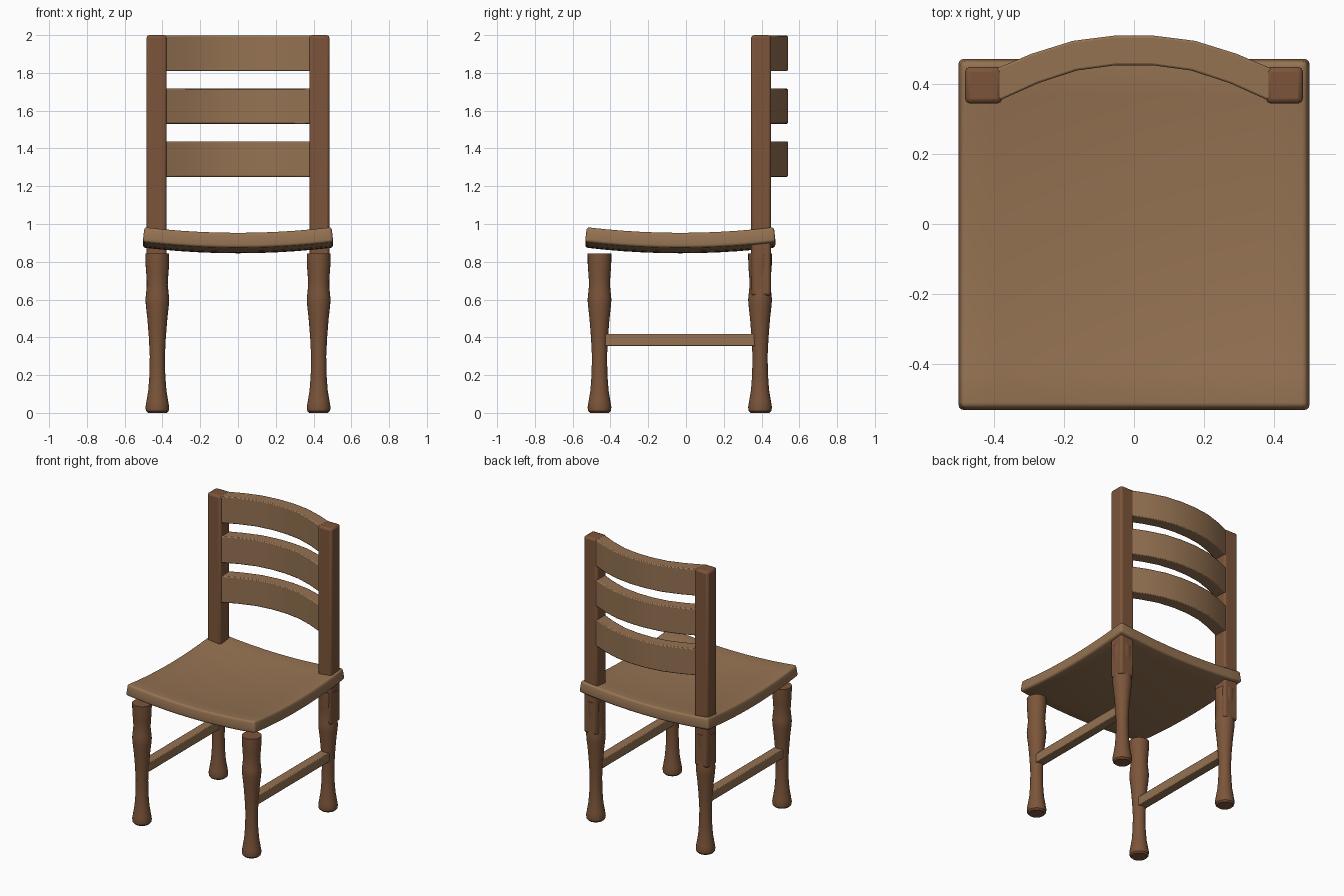
import bpy, bmesh, math

if "Cube" in bpy.data.objects:
    bpy.data.objects.remove(bpy.data.objects["Cube"])


def material(name, color):
    m = bpy.data.materials.new(name)
    m.diffuse_color = (*color, 1)
    m.use_nodes = True
    m.node_tree.nodes["Principled BSDF"].inputs["Base Color"].default_value = m.diffuse_color
    return m


LIGHT = material("light_wood", (0.30, 0.17, 0.085))
DARK = material("dark_wood", (0.20, 0.09, 0.042))


def finish(name, bm, mat, bevel=0.0, segments=2, angle=35):
    bmesh.ops.recalc_face_normals(bm, faces=bm.faces)
    mesh = bpy.data.meshes.new(name)
    bm.to_mesh(mesh)
    bm.free()
    ob = bpy.data.objects.new(name, mesh)
    bpy.context.collection.objects.link(ob)
    mesh.materials.append(mat)
    if bevel:
        b = ob.modifiers.new("bevel", 'BEVEL')
        b.width, b.segments = bevel, segments
        b.limit_method, b.angle_limit = 'ANGLE', math.radians(40)
    bpy.ops.object.select_all(action='DESELECT')
    ob.select_set(True)
    bpy.context.view_layer.objects.active = ob
    bpy.ops.object.shade_smooth_by_angle(angle=math.radians(angle))
    return ob


def box(name, lo, hi, mat, bevel):
    bm = bmesh.new()
    bmesh.ops.create_cube(bm, size=1)
    for v in bm.verts:
        v.co = [(a + b) / 2 + c * (b - a) for a, b, c in zip(lo, hi, v.co)]
    return finish(name, bm, mat, bevel)


def turned(name, x, y, profile, mat, sides=24):
    bm = bmesh.new()
    rings = [[bm.verts.new((x + r * math.cos(math.tau * i / sides),
                            y + r * math.sin(math.tau * i / sides), z))
              for i in range(sides)] for r, z in profile]
    for a, b in zip(rings, rings[1:]):
        for i in range(sides):
            j = (i + 1) % sides
            bm.faces.new((a[i], a[j], b[j], b[i]))
    bm.faces.new(rings[0])
    bm.faces.new(rings[-1])
    return finish(name, bm, mat)


def slat(name, z0, z1, mat):
    half = [(0.055, 0.497), (0.17, 0.482), (0.285, 0.445), (0.40, 0.395)]
    path = [(-x, y) for x, y in reversed(half)] + half
    t = 0.0425
    bm = bmesh.new()
    rings = []
    for x, y in path:
        shift = 0.012 * x / 0.4  # ends fan out around the arc
        rings.append([bm.verts.new(p) for p in (
            (x - shift, y - t, z0), (x + shift, y + t, z0),
            (x + shift, y + t, z1), (x - shift, y - t, z1))])
    for a, b in zip(rings, rings[1:]):
        for i in range(4):
            j = (i + 1) % 4
            bm.faces.new((a[i], a[j], b[j], b[i]))
    bm.faces.new(rings[0])
    bm.faces.new(rings[-1])
    return finish(name, bm, mat, 0.006)


# Dished seat
bm = bmesh.new()
bmesh.ops.create_grid(bm, x_segments=10, y_segments=10, size=0.5)
for v in bm.verts:
    x, y = v.co.x, v.co.y
    v.co = (x, y - 0.03, 0.885 + 0.12 * (x * x + y * y))
seat = finish("seat", bm, LIGHT, angle=60)
solid = seat.modifiers.new("thickness", 'SOLIDIFY')
solid.thickness, solid.offset = 0.08, 0
solid.use_even_offset = True
round_edge = seat.modifiers.new("round", 'BEVEL')
round_edge.width, round_edge.segments = 0.015, 3
round_edge.limit_method, round_edge.angle_limit = 'ANGLE', math.radians(50)
# thickness and rounding come before the smoothing modifier, if any
for i, m in enumerate((solid, round_edge)):
    seat.modifiers.move(seat.modifiers.find(m.name), i)

LEG = [(0.05, 0), (0.06, 0.01), (0.063, 0.03), (0.058, 0.06), (0.048, 0.12),
       (0.042, 0.2), (0.040, 0.3), (0.045, 0.4), (0.053, 0.5), (0.061, 0.57),
       (0.063, 0.6), (0.060, 0.63), (0.055, 0.68), (0.058, 0.73),
       (0.062, 0.78), (0.063, 0.845)]

for side, s in (("left", -1), ("right", 1)):
    # Turned legs
    turned(f"front_leg_{side}", s * 0.427, -0.458, LEG, DARK)
    turned(f"back_leg_{side}", s * 0.427, 0.392, LEG, DARK)
    # Square back posts, let into the back legs
    c = s * 0.431
    box(f"back_post_{side}", (c - 0.053, 0.345, 0.62), (c + 0.053, 0.45, 2.0),
        DARK, 0.014)
    # Side stretchers
    c = s * 0.427
    box(f"stretcher_{side}", (c - 0.032, -0.43, 0.353), (c + 0.032, 0.365, 0.418),
        LIGHT, 0.005)

# Curved back slats
for i, (z0, z1) in enumerate(((1.25, 1.437), (1.53, 1.717), (1.81, 1.997))):
    slat(f"back_slat_{i + 1}", z0, z1, LIGHT)
